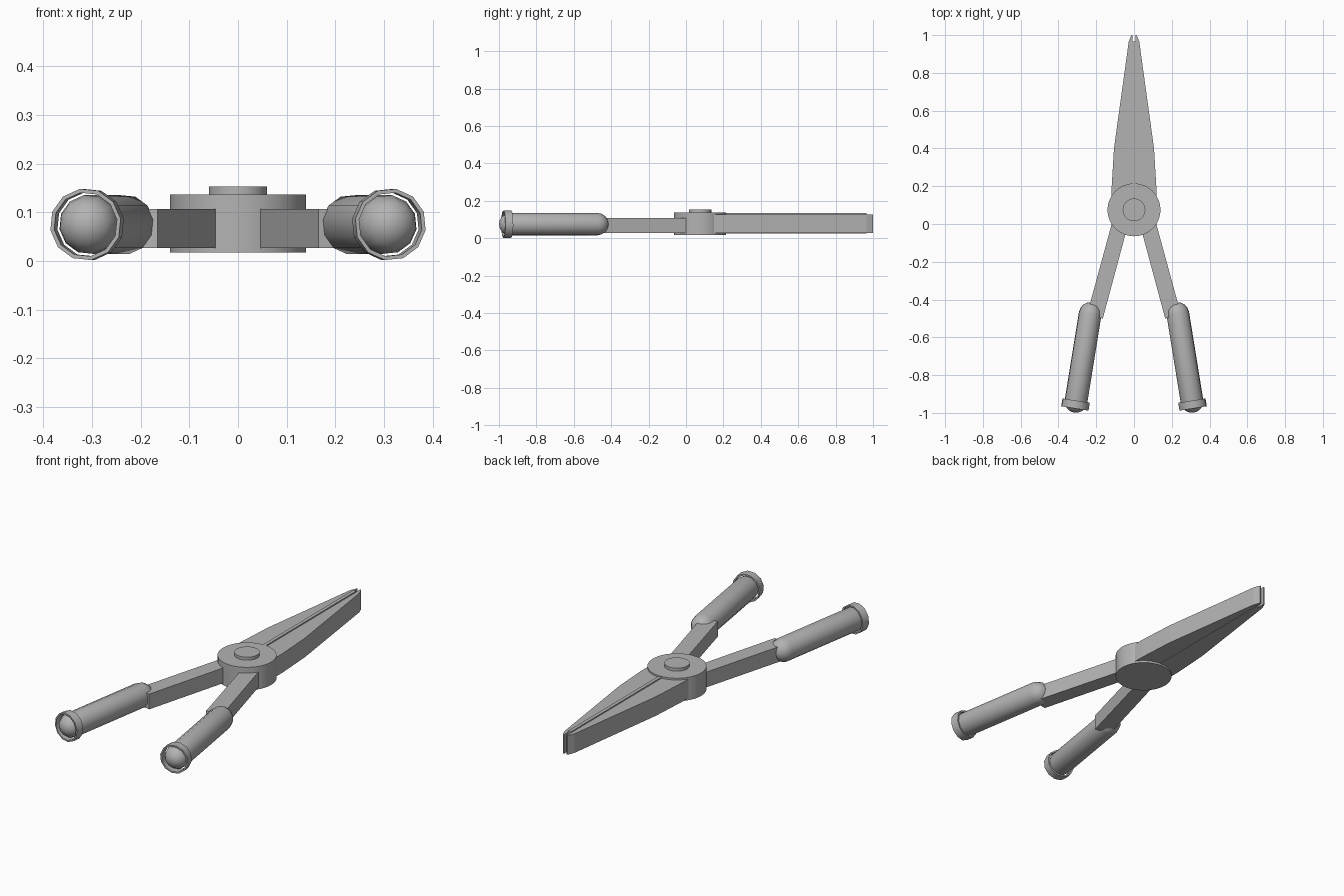
import bpy, bmesh
from math import radians
from mathutils import Vector

cube = bpy.data.objects.get("Cube")
if cube:
    bpy.data.objects.remove(cube)

GREY = (0.45, 0.45, 0.45, 1)
steel = bpy.data.materials.new("grey steel")
steel.use_nodes = True
steel.diffuse_color = GREY
steel.node_tree.nodes["Principled BSDF"].inputs["Base Color"].default_value = GREY


def make(name, bm, smooth=None):
    """Turn a bmesh into a named object."""
    bmesh.ops.recalc_face_normals(bm, faces=bm.faces)
    mesh = bpy.data.meshes.new(name)
    bm.to_mesh(mesh)
    bm.free()
    mesh.materials.append(steel)
    ob = bpy.data.objects.new(name, mesh)
    bpy.context.collection.objects.link(ob)
    if smooth:
        bpy.ops.object.select_all(action='DESELECT')
        ob.select_set(True)
        bpy.context.view_layer.objects.active = ob
        bpy.ops.object.shade_smooth_by_angle(angle=radians(smooth))
    return ob


def plate(name, outline, z0, z1):
    """Extrude a flat outline between two heights."""
    bm = bmesh.new()
    face = bm.faces.new([bm.verts.new((x, y, z0)) for x, y in outline])
    up = bmesh.ops.extrude_face_region(bm, geom=[face])["geom"]
    bmesh.ops.translate(bm, vec=(0, 0, z1 - z0),
                        verts=[v for v in up if isinstance(v, bmesh.types.BMVert)])
    return make(name, bm)


def lathe(name, profile, start, axis, sides, smooth, closed=False):
    """Spin (radius, distance) points around an axis leaving start."""
    bm = bmesh.new()
    verts = [bm.verts.new((r, 0, d)) for r, d in profile]
    pairs = list(zip(verts, verts[1:])) + ([(verts[-1], verts[0])] if closed else [])
    edges = [bm.edges.new(p) for p in pairs]
    bmesh.ops.spin(bm, geom=verts + edges, cent=(0, 0, 0), axis=(0, 0, 1),
                   angle=radians(360), steps=sides)
    bmesh.ops.remove_doubles(bm, verts=bm.verts, dist=0.0005)
    turn = Vector((0, 0, 1)).rotation_difference(axis)
    bmesh.ops.rotate(bm, cent=(0, 0, 0), matrix=turn.to_matrix(), verts=bm.verts)
    bmesh.ops.translate(bm, vec=start, verts=bm.verts)
    return make(name, bm, smooth)


# Pivot
UP = Vector((0, 0, 1))
lathe("pivot_disc", [(0, 0), (0.14, 0), (0.14, 0.12), (0, 0.12)],
      (0, 0.075, 0.017), UP, 48, 40)
lathe("pivot_pin", [(0, 0), (0.06, 0), (0.06, 0.033), (0, 0.033)],
      (0, 0.075, 0.12), UP, 32, 40)

# Thin strip between the jaws
plate("jaw_strip", [(-0.009, 0.1), (0.009, 0.1), (0.009, 0.965), (-0.009, 0.965)],
      0.026, 0.134)

# Rounded ends of a grip: quarter circles
R = 0.061
MID = 0.075
grip_top = Vector((0.232, -0.475, MID))
grip_end = Vector((0.307, -0.939, MID))
axis = (grip_end - grip_top).normalized()
length = (grip_end - grip_top).length
arc = [(1, 0), (0.92, 0.38), (0.71, 0.71), (0.38, 0.92), (0, 1)]
grip = [(R * r, -R * d) for r, d in reversed(arc)]
grip += [(R * r, length + R * d) for r, d in arc]

for side, s in (("left", 1), ("right", -1)):
    # Jaw and arm
    jaw = [(0.007, 0.1), (0.118, 0.1), (0.118, 0.2), (0.106, 0.4),
           (0.028, 0.965), (0.014, 1.0), (0.007, 1.0)]
    plate(side + "_jaw", [(s * x, y) for x, y in jaw], 0.028, 0.128)
    arm = [(0.02, 0.04), (0.107, 0.04), (0.249, -0.48), (0.165, -0.5)]
    plate(side + "_arm", [(s * x, y) for x, y in arm], 0.027, 0.107)

    # Grip with an open collar around its end
    flip = Vector((s, 1, 1))
    lathe(side + "_grip", grip, grip_top * flip, axis * flip, 12, 50)
    ring = [(0.066, 0), (0.074, 0), (0.074, 0.042), (0.066, 0.042)]
    lathe(side + "_collar", ring, (grip_end - axis * 0.004) * flip, axis * flip,
          12, 35, closed=True)
